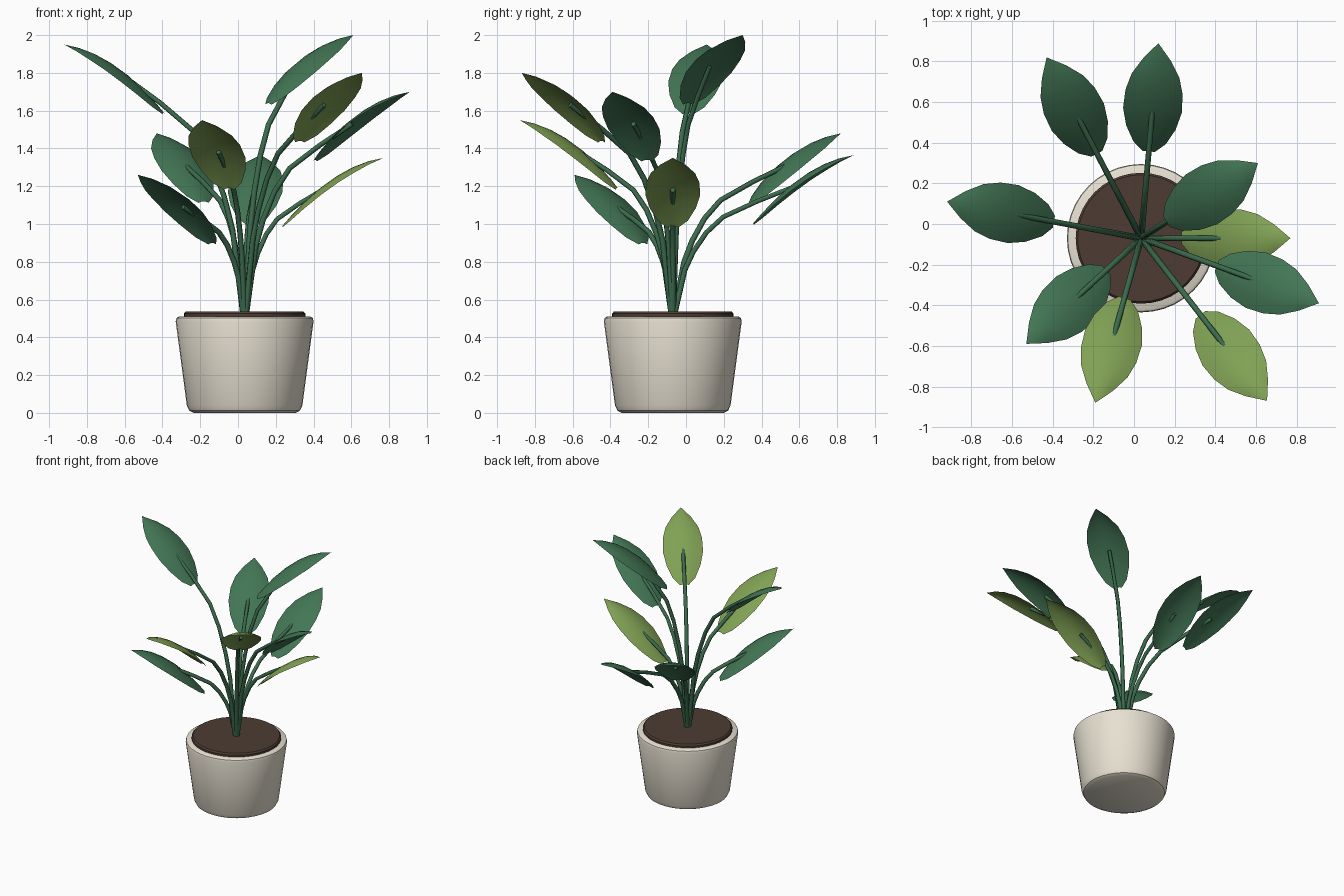
import bpy, bmesh, math
from mathutils import Vector

if "Cube" in bpy.data.objects:
    bpy.data.objects.remove(bpy.data.objects["Cube"])

CX, CY = 0.035, -0.07          # pot axis
SOIL_Z = 0.51


def material(name, rgb):
    m = bpy.data.materials.new(name)
    m.diffuse_color = (*rgb, 1)
    m.use_nodes = True
    m.node_tree.nodes["Principled BSDF"].inputs["Base Color"].default_value = m.diffuse_color
    return m


CREAM = material("cream_ceramic", (0.80, 0.75, 0.64))
BROWN = material("soil_brown", (0.075, 0.045, 0.033))
GREEN = material("leaf_green", (0.055, 0.18, 0.09))
LIME = material("young_leaf_green", (0.22, 0.36, 0.09))
STEM = material("stem_green", (0.045, 0.15, 0.075))


def add_object(name, data, mat, angle=None):
    ob = bpy.data.objects.new(name, data)
    bpy.context.collection.objects.link(ob)
    data.materials.append(mat)
    if angle:
        bpy.ops.object.select_all(action='DESELECT')
        ob.select_set(True)
        bpy.context.view_layer.objects.active = ob
        bpy.ops.object.shade_smooth_by_angle(angle=math.radians(angle))
    return ob


def lathe(name, profile, mat, steps=40):
    bm = bmesh.new()
    vs = [bm.verts.new((r, 0, z)) for r, z in profile]
    es = [bm.edges.new(p) for p in zip(vs, vs[1:])]
    bmesh.ops.spin(bm, geom=vs + es, cent=(0, 0, 0), axis=(0, 0, 1),
                   angle=math.tau, steps=steps)
    bmesh.ops.remove_doubles(bm, verts=bm.verts, dist=1e-4)
    bmesh.ops.recalc_face_normals(bm, faces=bm.faces)
    me = bpy.data.meshes.new(name)
    bm.to_mesh(me)
    bm.free()
    add_object(name, me, mat, 35).location = (CX, CY, 0)


# Pot and soil
lathe("pot", [(0, 0), (0.27, 0), (0.293, 0.012), (0.306, 0.04), (0.365, 0.485),
              (0.361, 0.502), (0.348, 0.51), (0, 0.51)], CREAM)
lathe("soil", [(0, 0.5), (0.322, 0.5), (0.322, 0.525), (0.312, 0.536), (0, 0.536)], BROWN)

# Leaf half-width along its length, and stem path as fractions of reach and rise
WIDTHS = [(0, 0.03), (0.08, 0.08), (0.22, 0.122), (0.38, 0.145), (0.55, 0.141),
          (0.7, 0.118), (0.85, 0.068), (1, 0)]
STEM_PATH = [(0.01, 0), (0.1, 0.36), (0.17, 0.5), (0.28, 0.65), (0.42, 0.77),
             (0.7, 0.89), (1, 1)]
LENGTH, RISE, DROOP, ACROSS = 0.535, 0.36, 0.04, 6


def leaf(i, tip, mat):
    # Arched blade, pointing outwards from the pot axis, edges drooping
    d = Vector((tip[0] - CX, tip[1] - CY, 0))
    reach = d.length
    d.normalize()
    side = Vector((-d.y, d.x, 0))
    centre = Vector((CX, CY, 0))
    r0, z0 = reach - LENGTH, tip[2] - RISE
    bm = bmesh.new()
    rows = []
    for t, w in WIDTHS:
        s = t * LENGTH
        z = z0 + 1.2 * s - 0.985 * s * s
        row = []
        for k in range(ACROSS + 1):
            u = 2 * k / ACROSS - 1
            p = centre + d * (r0 + s) + side * (u * w)
            p.z = z - DROOP * u * u * w / 0.145
            row.append(bm.verts.new(p))
        rows.append(row)
    for a, b in zip(rows, rows[1:]):
        for k in range(ACROSS):
            bm.faces.new((a[k], b[k], b[k + 1], a[k + 1]))
    bmesh.ops.remove_doubles(bm, verts=bm.verts, dist=1e-4)
    bmesh.ops.recalc_face_normals(bm, faces=bm.faces)
    if sum(f.normal.z for f in bm.faces) < 0:
        bmesh.ops.reverse_faces(bm, faces=bm.faces)
    me = bpy.data.meshes.new(f"leaf_{i}")
    bm.to_mesh(me)
    bm.free()
    add_object(f"leaf_{i}", me, mat, 60)

    # Stem, passing through the blade near its base
    end_r, end_z = r0 + 0.21, z0 + 0.19
    cu = bpy.data.curves.new(f"stem_{i}", 'CURVE')
    cu.dimensions = '3D'
    cu.bevel_depth = 0.015
    cu.bevel_resolution = 1
    cu.use_fill_caps = True
    sp = cu.splines.new('POLY')
    sp.points.add(len(STEM_PATH) - 1)
    for pt, (a, b) in zip(sp.points, STEM_PATH):
        p = centre + d * (a * end_r)
        pt.co = (p.x, p.y, SOIL_Z + b * (end_z - SOIL_Z), 1)
        pt.radius = 1.1 - 0.2 * b
    sp.use_smooth = True
    add_object(f"stem_{i}", cu, STEM)


# Leaf tips
LEAVES = [((-0.92, 0.11, 1.95), GREEN), ((-0.43, 0.82, 1.48), GREEN),
          ((0.12, 0.89, 1.365), GREEN), ((0.61, 0.30, 2.0), GREEN),
          ((0.77, -0.07, 1.35), LIME), ((0.91, -0.39, 1.70), GREEN),
          ((0.655, -0.87, 1.80), LIME), ((-0.19, -0.88, 1.55), LIME),
          ((-0.53, -0.59, 1.26), GREEN)]
for i, (tip, mat) in enumerate(LEAVES, 1):
    leaf(i, tip, mat)
